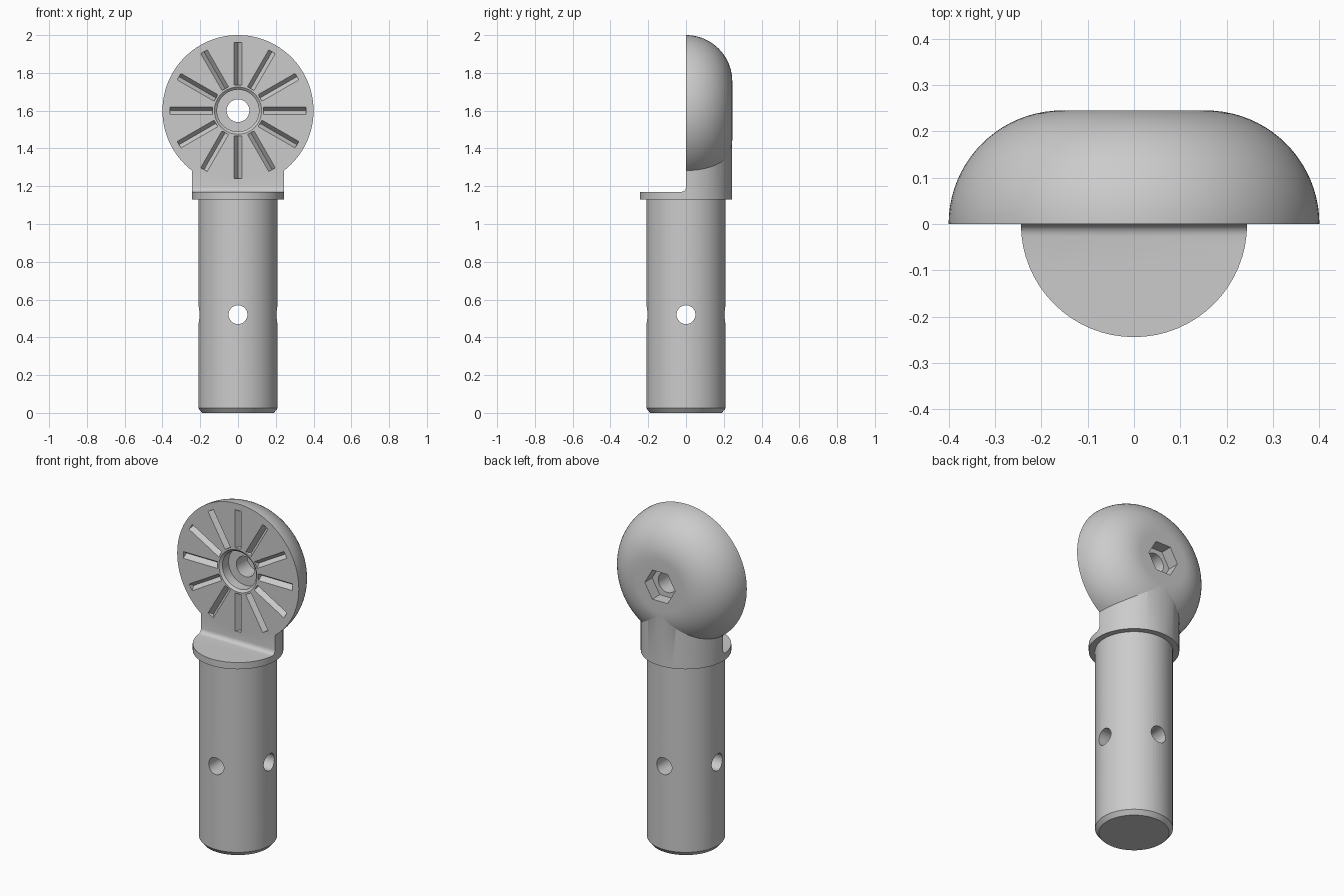
import bpy, bmesh, math
from mathutils import Matrix, Vector

cube = bpy.data.objects.get("Cube")
if cube:
    bpy.data.objects.remove(cube, do_unlink=True)

HEAD_Z = 1.6
R_HEAD, R_COLLAR, R_SHAFT, THICK = 0.4, 0.245, 0.21, 0.245

grey = bpy.data.materials.new("plain grey")
grey.use_nodes = True
colour = (0.6, 0.6, 0.6, 1)
grey.diffuse_color = colour
grey.node_tree.nodes["Principled BSDF"].inputs["Base Color"].default_value = colour

ALONG_X = Matrix.Rotation(math.radians(90), 4, 'Y')
ALONG_Y = Matrix.Rotation(math.radians(-90), 4, 'X')
AT_HEAD = Matrix.Translation((0, 0, HEAD_Z))


def finish(name, bm, matrix):
    bmesh.ops.recalc_face_normals(bm, faces=bm.faces)
    bm.transform(matrix)
    mesh = bpy.data.meshes.new(name)
    bm.to_mesh(mesh)
    bm.free()
    mesh.materials.append(grey)
    obj = bpy.data.objects.new(name, mesh)
    bpy.context.collection.objects.link(obj)
    return obj


def lathe(name, profile, matrix=Matrix(), steps=64):
    """Solid of revolution from (radius, height) points."""
    bm = bmesh.new()
    verts = [bm.verts.new((r, 0, h)) for r, h in profile]
    edges = [bm.edges.new(pair) for pair in zip(verts, verts[1:])]
    bmesh.ops.spin(bm, geom=verts + edges, cent=(0, 0, 0), axis=(0, 0, 1),
                   angle=math.tau, steps=steps)
    bmesh.ops.remove_doubles(bm, verts=bm.verts, dist=1e-5)
    bmesh.ops.dissolve_limit(bm, angle_limit=0.002, verts=bm.verts, edges=bm.edges)
    return finish(name, bm, matrix)


def rod(name, radius, low, high, matrix=Matrix(), steps=64):
    return lathe(name, [(0, low), (radius, low), (radius, high), (0, high)], matrix, steps)


def prism(name, points, direction, matrix=Matrix()):
    """Flat outline swept along a direction."""
    bm = bmesh.new()
    face = bm.faces.new([bm.verts.new(p) for p in points])
    swept = bmesh.ops.extrude_face_region(bm, geom=[face])["geom"]
    bmesh.ops.translate(bm, vec=Vector(direction),
                        verts=[v for v in swept if isinstance(v, bmesh.types.BMVert)])
    return finish(name, bm, matrix)


def combine(body, tool, operation):
    mod = body.modifiers.new("combine", 'BOOLEAN')
    mod.operation, mod.solver, mod.object = operation, 'EXACT', tool
    bpy.context.view_layer.objects.active = body
    bpy.ops.object.modifier_apply(modifier=mod.name)
    bpy.data.objects.remove(tool, do_unlink=True)


# Shaft with chamfered foot and wider collar, running up into the head
body = lathe("joint_rod", [(0, 0), (R_SHAFT - 0.02, 0), (R_SHAFT, 0.025), (R_SHAFT, 1.13),
                           (R_COLLAR - 0.001, 1.13), (R_COLLAR - 0.001, 1.5), (0, 1.5)])

# Rounded head, oversized to the front and trimmed flat below
arc = [math.radians(90 * i / 20) for i in range(21)]
inner = R_HEAD - THICK
dome = [(inner + THICK * math.cos(a), THICK * math.sin(a)) for a in arc]
head = lathe("head", [(0, -0.1), (R_HEAD, -0.1)] + dome + [(0, THICK)],
             AT_HEAD @ ALONG_Y, 96)
combine(body, head, 'UNION')

# Trim the front half away above the collar ledge, leaving a small fillet
ledge, fillet = 1.17, 0.025
corner = [(-1, -fillet + fillet * math.sin(a), ledge + fillet - fillet * math.cos(a))
          for a in arc[::4]]
outline = [(-1, -1, ledge)] + corner + [(-1, 0, 2.2), (-1, -1, 2.2)]
combine(body, prism("front_trim", outline, (2, 0, 0)), 'DIFFERENCE')

# Counterbored bolt hole from the front, hexagonal nut pocket at the back
bore = [(0, -0.1), (0.125, -0.1), (0.125, 0), (0.111, 0.012), (0.111, 0.07),
        (0.06, 0.07), (0.06, 0.2), (0, 0.2)]
combine(body, lathe("bolt_bore", bore, AT_HEAD @ ALONG_Y), 'DIFFERENCE')
combine(body, rod("nut_pocket", 0.1, 0.175, 0.4, AT_HEAD @ ALONG_Y, 6), 'DIFFERENCE')

# Ring of V-shaped locking grooves on the flat face
for i in range(12):
    turn = Matrix.Rotation(math.tau * i / 12, 4, 'Y')
    groove = prism("groove", [(-0.03, -0.015, 0.135), (0.03, -0.015, 0.135), (0, 0.03, 0.135)],
                   (0, 0, 0.225), AT_HEAD @ turn)
    combine(body, groove, 'DIFFERENCE')

# Crossing pin holes through the shaft
for axis in (ALONG_X, ALONG_Y):
    pin = rod("pin_hole", 0.05, -0.5, 0.5, Matrix.Translation((0, 0, 0.52)) @ axis, 32)
    combine(body, pin, 'DIFFERENCE')

bpy.ops.object.select_all(action='DESELECT')
body.select_set(True)
bpy.context.view_layer.objects.active = body
bpy.ops.object.shade_smooth_by_angle(angle=math.radians(25))
